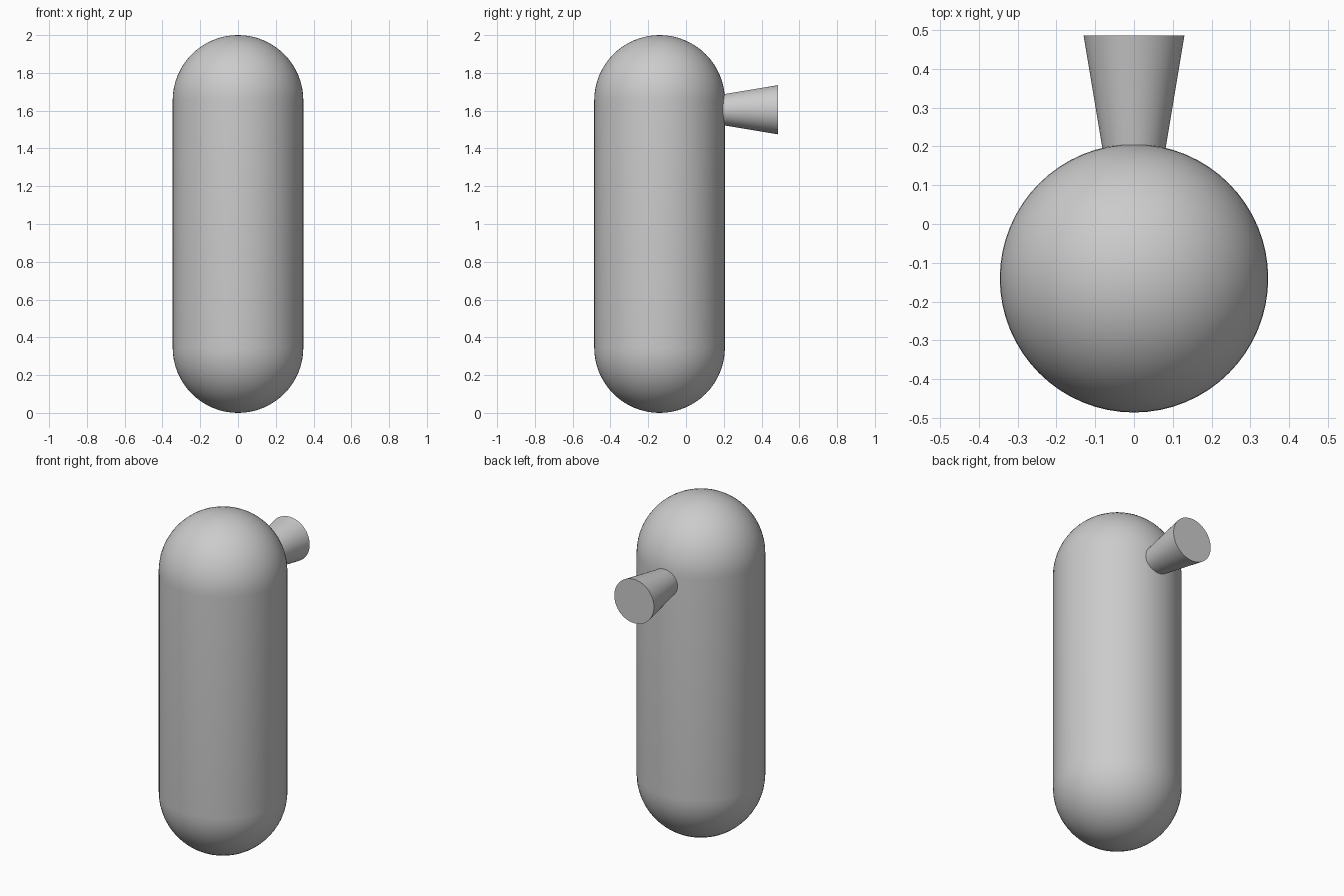
import bpy, bmesh, math
from mathutils import Matrix

if "Cube" in bpy.data.objects:
    bpy.data.objects.remove(bpy.data.objects["Cube"])

SEG = 64
BODY_Y, R = -0.14, 0.346


def finish(bm, name, location):
    bmesh.ops.recalc_face_normals(bm, faces=bm.faces)
    mesh = bpy.data.meshes.new(name)
    bm.to_mesh(mesh)
    bm.free()
    obj = bpy.data.objects.new(name, mesh)
    bpy.context.collection.objects.link(obj)
    obj.location = location
    bpy.ops.object.select_all(action='DESELECT')
    obj.select_set(True)
    bpy.context.view_layer.objects.active = obj
    bpy.ops.object.shade_smooth_by_angle(angle=math.radians(35))
    return obj


# Tank body: a sphere split at its equator into a rounded capsule
bm = bmesh.new()
bmesh.ops.create_uvsphere(bm, u_segments=SEG, v_segments=32, radius=R)
equator = [e for e in bm.edges if all(abs(v.co.z) < 1e-4 for v in e.verts)]
bmesh.ops.split_edges(bm, edges=equator)
for face in bm.faces:
    face.tag = face.calc_center_median().z > 0
upper = {v for f in bm.faces if f.tag for v in f.verts}
bmesh.ops.translate(bm, verts=list(upper), vec=(0, 0, 2 - 2 * R))
rims = [e for e in bm.edges if e.is_boundary]
bmesh.ops.bridge_loops(bm, edges=rims)
finish(bm, "tank_body", (0, BODY_Y, R))

# Flared nozzle: closed cone pointing backwards, its root buried in the body
bm = bmesh.new()
root_y, tip_y = 0.15, 0.486
bmesh.ops.create_cone(bm, cap_ends=True, segments=SEG, radius1=0.074,
                      radius2=0.13, depth=tip_y - root_y,
                      matrix=Matrix.Rotation(-math.pi / 2, 4, 'X'))
finish(bm, "nozzle", (0, (root_y + tip_y) / 2, 1.605))
